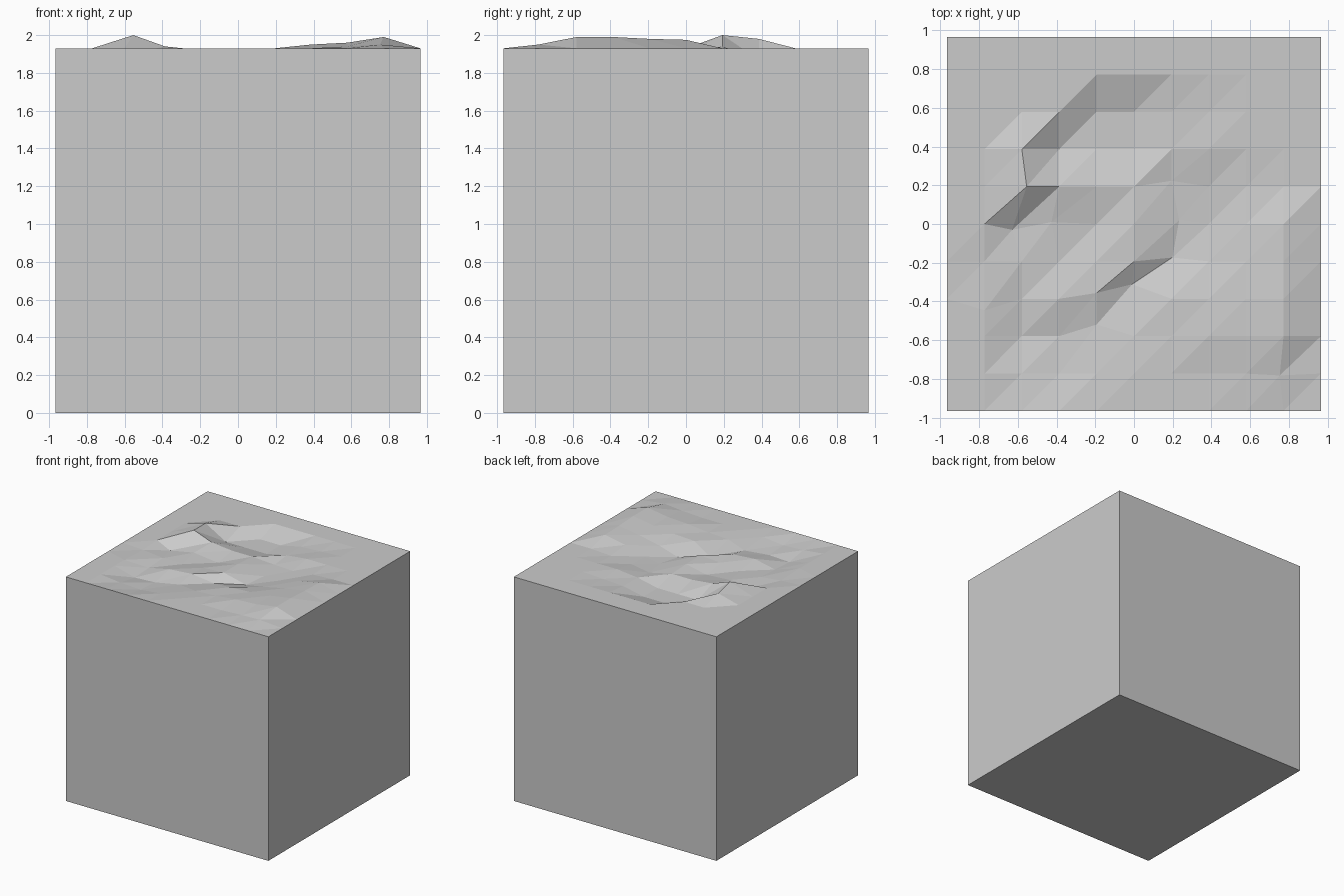
import bpy, bmesh

if "Cube" in bpy.data.objects:
    bpy.data.objects.remove(bpy.data.objects["Cube"])

HALF = 0.965     # half width of the block
TOP = 1.93       # level of the flat rim
N = 10           # cells per side of the terrain
STEP = 2 * HALF / N

# Interior relief in hundredths of a unit, back row first
RELIEF = [
    [0, 0, 0, 0, 0, 0, 0, 0, 0],
    [0, 0, 0, -6, -6, -2, -1, 0, 0],
    [0, 5, -6, -6, -6, -2, 0, 0, 0],
    [0, 7, 1, -1, -1, -4, -3, -1, 0],
    [0, -4, -2, -4, 0, -5, -4, 1, 4.5],
    [-1, -3, -3, -1, 0, -6, -2, 2, 5],
    [0, -4, 0, 0, -5, 0, 1, 3, 6],
    [0, -5, -4, -3, -1, 0, 2, 3, 6],
    [0, -2, -3, -1, 0, 0, 0, 1, 2],
]
# Sideways shifts of a few grid points (column, row) -> (dx, dy)
SHIFT = {(2, 6): (0.025, 0), (2, 5): (-0.05, -0.03), (3, 5): (-0.04, 0.01),
         (6, 5): (0.04, 0.02), (6, 4): (0.005, 0.02), (5, 3): (-0.01, 0.075),
         (4, 3): (0, 0.03), (1, 3): (0, -0.06), (4, 2): (0, 0.06),
         (6, 6): (0, 0.03), (9, 1): (-0.02, -0.01)}

bm = bmesh.new()

# Terrain surface on top
grid = []
for j in range(N + 1):
    row = []
    for i in range(N + 1):
        inside = 0 < i < N and 0 < j < N
        h = RELIEF[N - 1 - j][i - 1] / 100 if inside else 0
        dx, dy = SHIFT.get((i, j), (0, 0))
        row.append(bm.verts.new((-HALF + i * STEP + dx, -HALF + j * STEP + dy, TOP + h)))
    grid.append(row)
for j in range(N):
    for i in range(N):
        a, b = grid[j][i], grid[j][i + 1]
        c, d = grid[j + 1][i + 1], grid[j + 1][i]
        bm.faces.new((a, b, c))
        bm.faces.new((a, c, d))

# Straight walls and base
rim = [e for e in bm.edges if e.is_boundary]
walls = bmesh.ops.extrude_edge_only(bm, edges=rim)["geom"]
for v in walls:
    if isinstance(v, bmesh.types.BMVert):
        v.co.z = 0
bmesh.ops.contextual_create(bm, geom=[e for e in bm.edges if e.is_boundary])
bmesh.ops.recalc_face_normals(bm, faces=bm.faces[:])

mesh = bpy.data.meshes.new("ground_block")
bm.to_mesh(mesh)
bm.free()
bpy.context.collection.objects.link(bpy.data.objects.new("ground_block", mesh))
